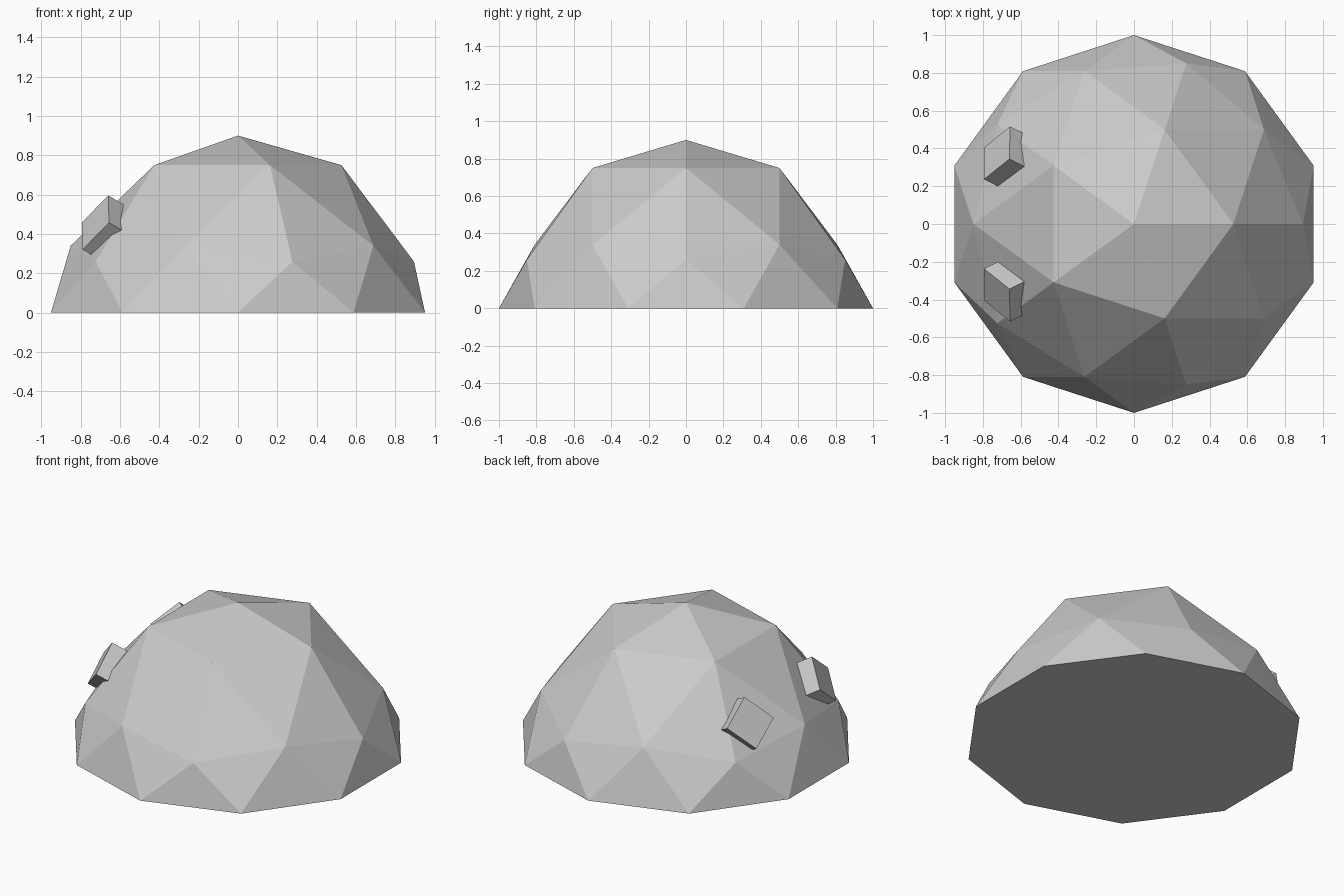
import bpy, bmesh
from mathutils import Vector, Matrix

if "Cube" in bpy.data.objects:
    bpy.data.objects.remove(bpy.data.objects["Cube"])


def add_object(name, bm):
    bmesh.ops.recalc_face_normals(bm, faces=bm.faces[:])
    mesh = bpy.data.meshes.new(name)
    bm.to_mesh(mesh)
    bm.free()
    obj = bpy.data.objects.new(name, mesh)
    bpy.context.collection.objects.link(obj)
    return obj


# Faceted dome: upper half of an 80-sided icosphere, flattened ring by ring
bm = bmesh.new()
bmesh.ops.create_icosphere(bm, subdivisions=2, radius=1)
lower = [v for v in bm.verts if v.co.z < -0.05]
bmesh.ops.delete(bm, geom=lower, context='VERTS')
ring_heights = [(0.0, 0.0), (0.447, 0.26), (0.526, 0.34), (0.851, 0.75), (1.0, 0.9)]
for v in bm.verts:
    v.co.z = min(ring_heights, key=lambda r: abs(r[0] - v.co.z))[1]
# Flat underside
rim = [e for e in bm.edges if e.is_boundary]
bmesh.ops.contextual_create(bm, geom=rim)
add_object("dome", bm)

# Two tilted cubes half sunk into the dome, mirrored across y
size = 0.22
along = Vector((0.137, 0.110, 0.140)).normalized()
outward = along.cross(Vector((0.005, 0.170, -0.135))).normalized()
across = outward.cross(along)
face_centre = Vector((-0.725, 0.376, 0.458))
frame = Matrix((along, across, outward)).transposed().to_4x4()
place = Matrix.Translation(face_centre - outward * size / 2) @ frame
for name, side in (("back_eye", 1), ("front_eye", -1)):
    bm = bmesh.new()
    mirror = Matrix.Diagonal((1, side, 1, 1))
    bmesh.ops.create_cube(bm, size=size, matrix=mirror @ place)
    add_object(name, bm)
